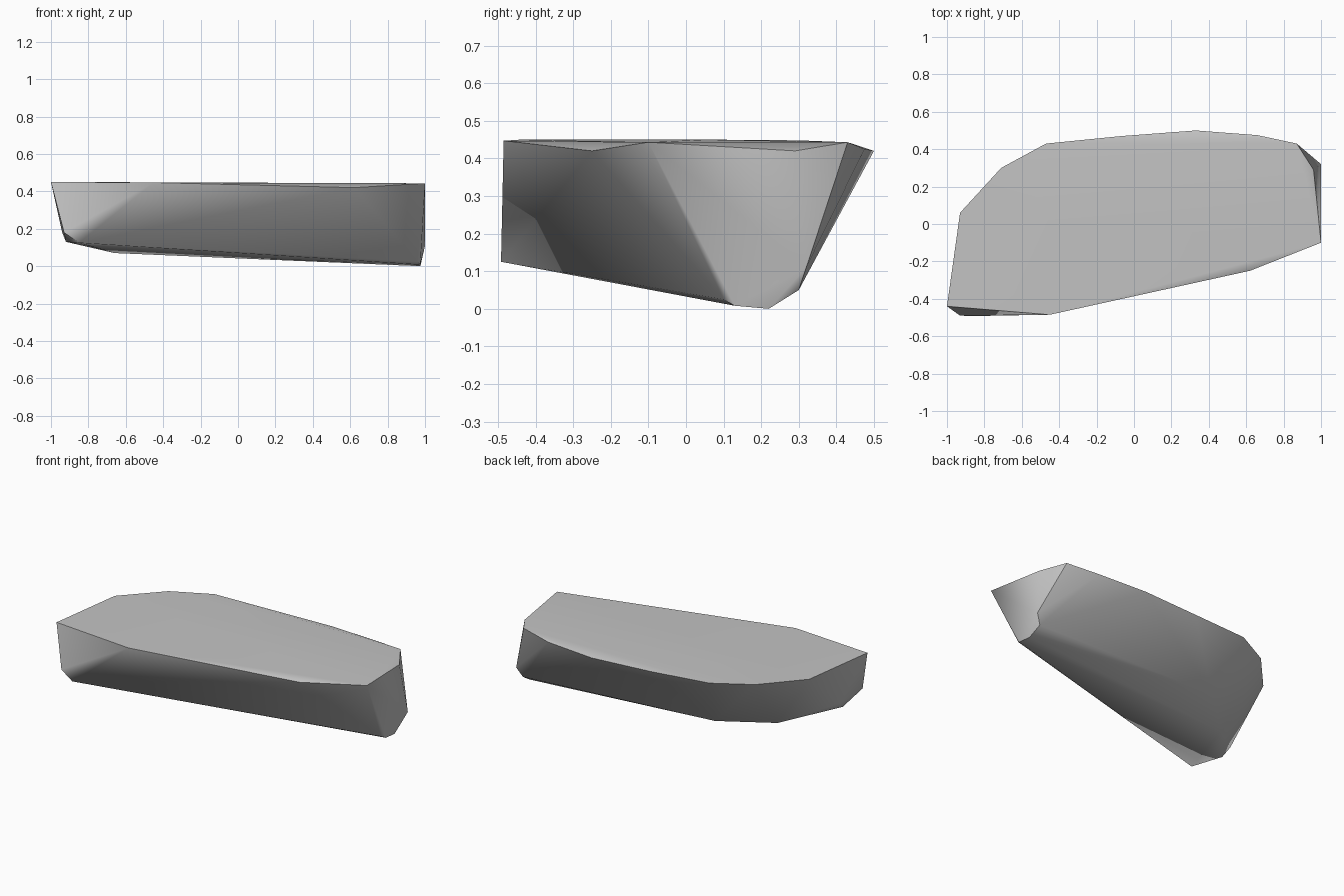
import bpy, bmesh, math

cube = bpy.data.objects.get("Cube")
if cube:
    bpy.data.objects.remove(cube, do_unlink=True)

# Rim of the flat upper surface
rim = [(-1, -.44, .45), (-.93, .06, .45), (-.71, .3, .448), (-.47, .43, .443),
       (-.07, .47, .428), (.33, .5, .42), (.66, .475, .425), (.87, .43, .443),
       (.96, .29, .42), (1, -.1, .443), (.62, -.25, .42), (-.45, -.485, .447)]
# Narrow tapered underside
base = [(-.94, -.25, .18), (-.93, -.49, .18), (-.92, -.3, .13), (-.85, -.492, .125),
        (-.66, 0, .07), (-.385, .25, .105), (.96, .1, .025), (.975, .13, .008),
        (.975, .22, 0), (.965, .3, .05), (1, .32, .11)]

# Wrap the points into one faceted stone
bm = bmesh.new()
for p in rim + base:
    bm.verts.new(p)
bmesh.ops.convex_hull(bm, input=bm.verts)
loose = [v for v in bm.verts if not v.link_faces]
bmesh.ops.delete(bm, geom=loose, context='VERTS')
bmesh.ops.recalc_face_normals(bm, faces=bm.faces)
mesh = bpy.data.meshes.new("rock_slab")
bm.to_mesh(mesh)
bm.free()
rock = bpy.data.objects.new("rock_slab", mesh)
bpy.context.collection.objects.link(rock)

# Plain grey stone
stone = bpy.data.materials.new("grey_stone")
stone.use_nodes = True
grey = (.55, .55, .55, 1)
stone.diffuse_color = grey
stone.node_tree.nodes["Principled BSDF"].inputs["Base Color"].default_value = grey
mesh.materials.append(stone)

# Soft facets with crisp main edges
bpy.ops.object.select_all(action='DESELECT')
rock.select_set(True)
bpy.context.view_layer.objects.active = rock
bpy.ops.object.shade_smooth_by_angle(angle=math.radians(45))
